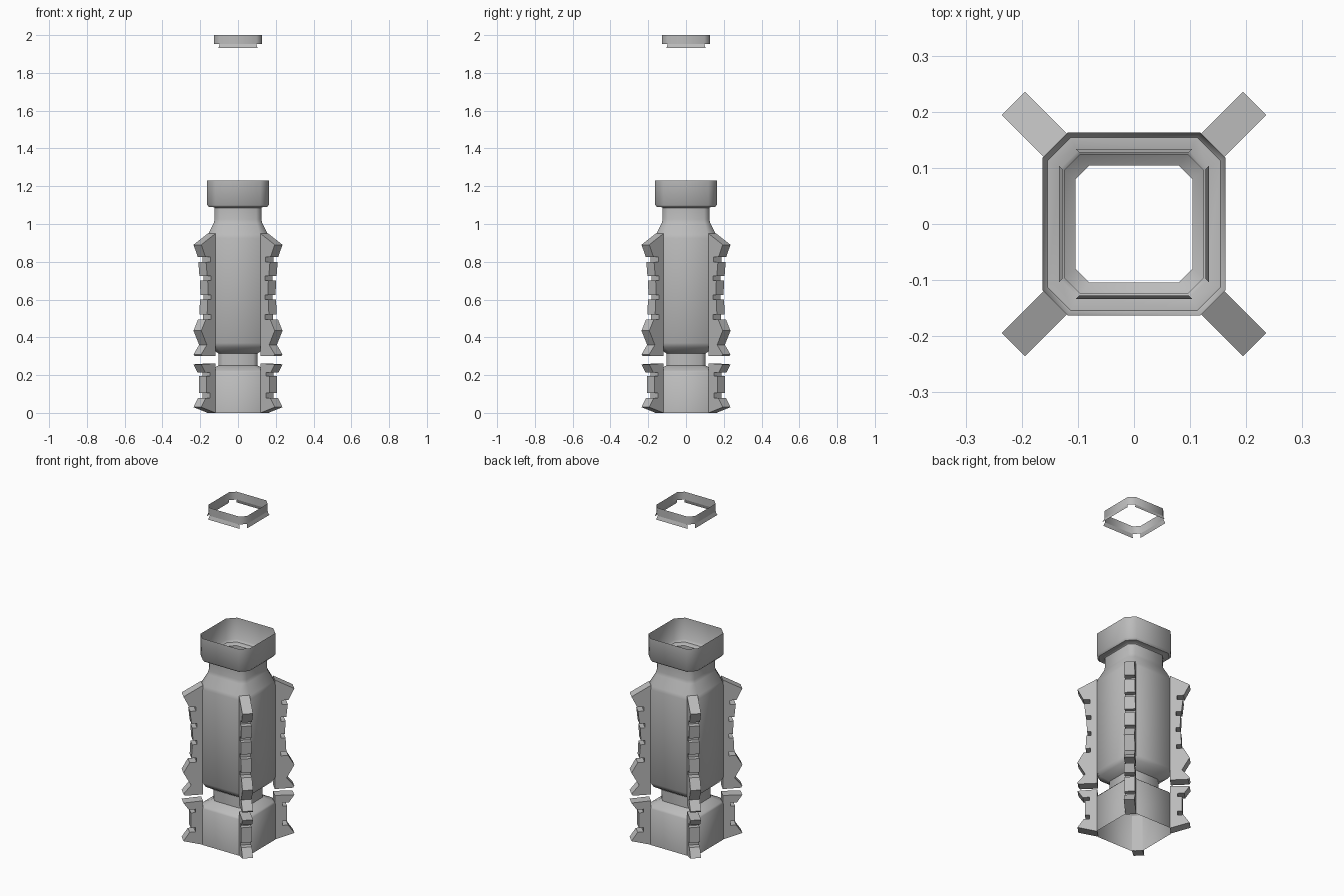
import bpy, bmesh, math
from mathutils import Vector

if "Cube" in bpy.data.objects:
    bpy.data.objects.remove(bpy.data.objects["Cube"])

grey = bpy.data.materials.new("plain grey")
grey.diffuse_color = (0.5, 0.5, 0.5, 1)
grey.use_nodes = True
grey.node_tree.nodes["Principled BSDF"].inputs["Base Color"].default_value = grey.diffuse_color


def finish(name, bm, smooth):
    mesh = bpy.data.meshes.new(name)
    bm.to_mesh(mesh)
    bm.free()
    mesh.materials.append(grey)
    ob = bpy.data.objects.new(name, mesh)
    bpy.context.collection.objects.link(ob)
    if smooth:
        bpy.ops.object.select_all(action='DESELECT')
        bpy.context.view_layer.objects.active = ob
        ob.select_set(True)
        bpy.ops.object.shade_smooth_by_angle(angle=math.radians(50))
    return ob


def octagon(bm, half, flat, z):
    """Square ring with cut corners, counter-clockwise."""
    pts = [(half, -flat), (half, flat), (flat, half), (-flat, half),
           (-half, flat), (-half, -flat), (-flat, -half), (flat, -half)]
    return [bm.verts.new((x, y, z)) for x, y in pts]


def shell(name, profile):
    """Open tube through (half width, half flat side, height) sections."""
    bm = bmesh.new()
    rings = [octagon(bm, *p) for p in profile]
    for lo, hi in zip(rings, rings[1:]):
        for i in range(8):
            j = (i + 1) % 8
            bm.faces.new((lo[i], lo[j], hi[j], hi[i]))
    return finish(name, bm, True)


def fin(name, profile, angle, width=0.058):
    """Toothed plate standing on one corner of the body."""
    bm = bmesh.new()
    out = Vector((math.cos(angle), math.sin(angle), 0))
    side = Vector((-out.y, out.x, 0)) * width / 2
    a, b = [[bm.verts.new(out * r + side * s + Vector((0, 0, z)))
             for r, z in profile] for s in (-1, 1)]
    n = len(profile)
    bm.faces.new(a)
    bm.faces.new(b[::-1])
    for i in range(n):
        j = (i + 1) % n
        bm.faces.new((a[j], a[i], b[i], b[j]))
    bmesh.ops.recalc_face_normals(bm, faces=bm.faces)
    return finish(name, bm, False)


# Hollow body: base, waist, main tube, neck and open collar
shell("body", [
    (0.163, 0.118, 0), (0.163, 0.118, 0.215), (0.155, 0.114, 0.225),
    (0.104, 0.080, 0.25), (0.104, 0.080, 0.315),
    (0.150, 0.110, 0.345), (0.163, 0.118, 0.37),
    (0.163, 0.118, 0.925), (0.158, 0.116, 0.945),
    (0.128, 0.099, 1.005), (0.124, 0.096, 1.025),
    (0.124, 0.096, 1.085), (0.130, 0.100, 1.09),
    (0.154, 0.113, 1.09), (0.163, 0.118, 1.102), (0.163, 0.118, 1.23)])

# Toothed corner fins as (radius, height) outlines
upper = [(0.197, 0.95), (0.304, 0.89), (0.272, 0.825), (0.236, 0.825),
         (0.236, 0.80), (0.268, 0.80), (0.260, 0.725), (0.230, 0.725),
         (0.230, 0.70), (0.256, 0.70), (0.252, 0.625), (0.230, 0.625),
         (0.230, 0.60), (0.256, 0.60), (0.260, 0.52), (0.232, 0.52),
         (0.232, 0.495), (0.270, 0.495), (0.304, 0.435), (0.262, 0.36),
         (0.304, 0.31), (0.296, 0.30), (0.197, 0.30)]
lower = [(0.197, 0.262), (0.304, 0.257), (0.275, 0.215), (0.238, 0.215),
         (0.238, 0.195), (0.264, 0.195), (0.264, 0.105), (0.238, 0.105),
         (0.238, 0.08), (0.270, 0.08), (0.304, 0.03), (0.197, 0)]
for k in range(4):
    angle = math.radians(45 + 90 * k)
    fin(f"upper_fin_{k + 1}", upper, angle)
    fin(f"lower_fin_{k + 1}", lower, angle)

# Floating ring above the collar
shell("top_ring", [(0.127, 0.097, 1.953), (0.127, 0.097, 2.0)])

# Outward lips under the four straight sides of the ring
bm = bmesh.new()
for k in range(4):
    c, s = round(math.cos(k * math.pi / 2)), round(math.sin(k * math.pi / 2))
    quad = [(0.134, -0.104, 1.932), (0.134, 0.104, 1.932),
            (0.127, 0.097, 1.953), (0.127, -0.097, 1.953)]
    bm.faces.new([bm.verts.new((c * x - s * y, s * x + c * y, z)) for x, y, z in quad])
finish("ring_lips", bm, False)
